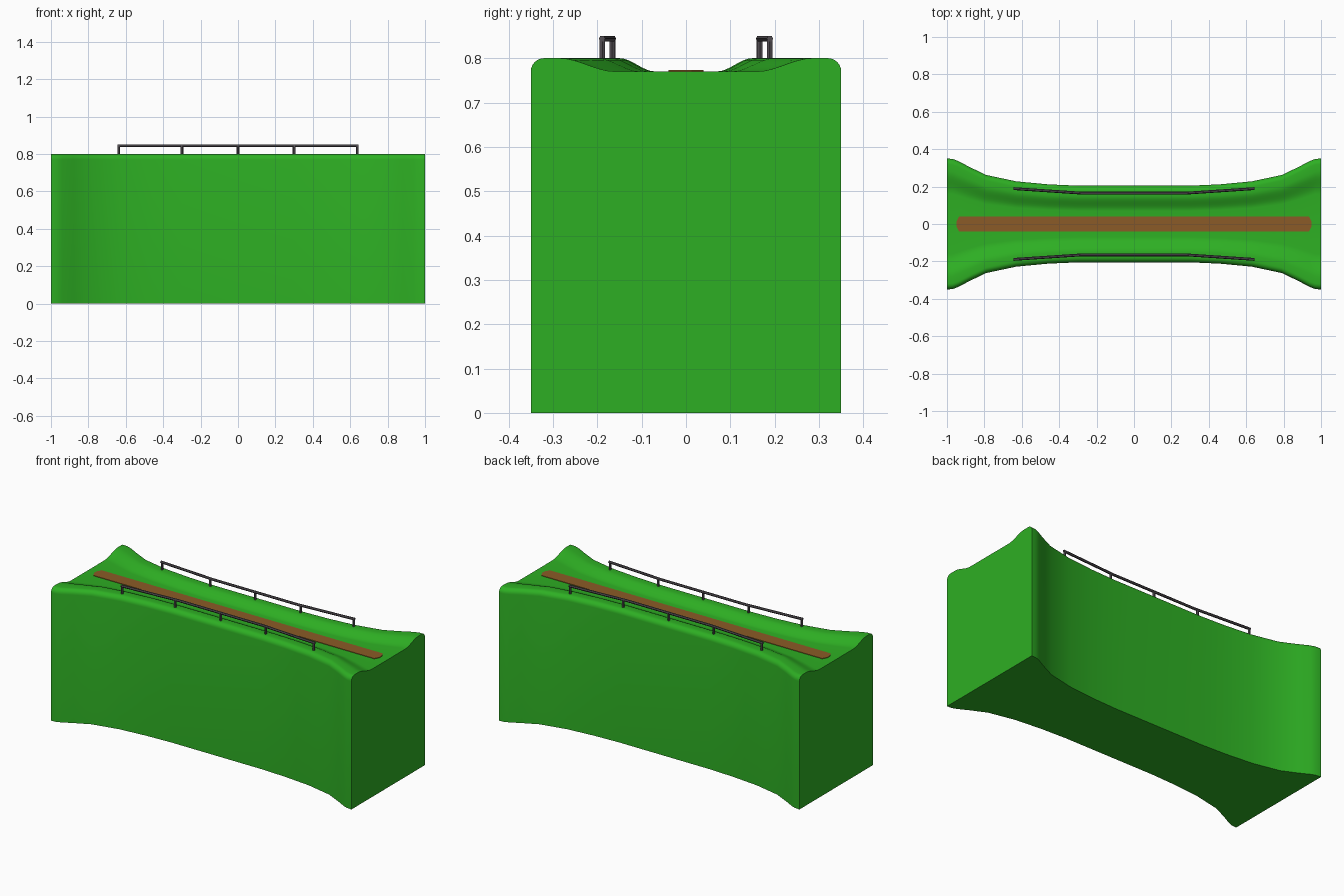
import bpy, bmesh, math

cube = bpy.data.objects.get("Cube")
if cube:
    bpy.data.objects.remove(cube, do_unlink=True)


def material(name, colour):
    m = bpy.data.materials.new(name)
    m.use_nodes = True
    m.diffuse_color = (*colour, 1)
    m.node_tree.nodes["Principled BSDF"].inputs["Base Color"].default_value = (*colour, 1)
    return m


grass = material("grass green", (0.027, 0.43, 0.017))
dirt = material("path brown", (0.26, 0.105, 0.02))
metal = material("rail grey", (0.085, 0.075, 0.085))

TOP, FLOOR = 0.80, 0.77


def add_mesh(name, bm, mat):
    bmesh.ops.recalc_face_normals(bm, faces=bm.faces)
    me = bpy.data.meshes.new(name)
    bm.to_mesh(me)
    bm.free()
    me.materials.append(mat)
    ob = bpy.data.objects.new(name, me)
    bpy.context.collection.objects.link(ob)
    return ob


def smooth(ob, degrees):
    bpy.ops.object.select_all(action='DESELECT')
    ob.select_set(True)
    bpy.context.view_layer.objects.active = ob
    bpy.ops.object.shade_smooth_by_angle(angle=math.radians(degrees))


# Half cross-section: wall, rounded lip, then an S-shaped bank down to the floor
def half_section(w, rim, floor):
    r = 0.03
    pts = [(w, 0)]
    for i in range(7):
        a = math.pi / 2 * i / 6
        pts.append((w - r + r * math.cos(a), TOP - r + r * math.sin(a)))
    for i in range(9):
        t = i / 8
        drop = t * t * (3 - 2 * t)
        pts.append((rim + (floor - rim) * t, TOP + (FLOOR - TOP) * drop))
    return pts


# Land bridge lofted along x: (x, half width, inner rim, floor edge)
half = [(0, .205, .15, .07), (.3, .205, .15, .07), (.46, .212, .155, .075),
        (.63, .228, .17, .085), (.79, .262, .20, .105), (.88, .305, .24, .13),
        (.94, .337, .265, .15), (.97, .348, .28, .16), (1, .35, .285, .16)]
stations = [(-x, w, r, f) for x, w, r, f in half[:0:-1]] + half
bm = bmesh.new()
rings = []
for x, w, r, f in stations:
    side = half_section(w, r, f)
    ring = side + [(-y, z) for y, z in reversed(side)]
    rings.append([bm.verts.new((x, y, z)) for y, z in ring])
for a, b in zip(rings, rings[1:]):
    for i in range(len(a)):
        j = (i + 1) % len(a)
        bm.faces.new((a[i], a[j], b[j], b[i]))
bm.faces.new(rings[0])
bm.faces.new(rings[-1])
smooth(add_mesh("land_bridge", bm, grass), 40)

# Dirt path laid on the floor, with slightly pointed ends
bm = bmesh.new()
outline = [(.95, -.012), (.95, .012), (.935, .04), (-.935, .04),
           (-.95, .012), (-.95, -.012), (-.935, -.04), (.935, -.04)]
face = bm.faces.new([bm.verts.new((x, y, FLOOR - .002)) for x, y in outline])
ext = bmesh.ops.extrude_face_region(bm, geom=[face])
for v in ext["geom"]:
    if isinstance(v, bmesh.types.BMVert):
        v.co.z += .005
add_mesh("dirt_path", bm, dirt)


# Railings: a bent tube on five posts, one along each bank
def railing(name, side):
    def at(x):
        t = max(0, (abs(x) - .28) / .36)
        return side * (.165 + .024 * t)

    cu = bpy.data.curves.new(name, 'CURVE')
    cu.dimensions = '3D'
    cu.bevel_depth = .0075
    cu.bevel_resolution = 1
    cu.use_fill_caps = True

    def tube(points):
        s = cu.splines.new('POLY')
        s.points.add(len(points) - 1)
        for p, co in zip(s.points, points):
            p.co = (*co, 1)

    tube([(x, at(x), .844) for x in (-.645, -.46, -.28, 0, .28, .46, .645)])
    for x in (-.638, -.3, 0, .3, .638):
        tube([(x, at(x), .78), (x, at(x), .844)])
    ob = bpy.data.objects.new(name, cu)
    bpy.context.collection.objects.link(ob)
    cu.materials.append(metal)
    bpy.ops.object.select_all(action='DESELECT')
    ob.select_set(True)
    bpy.context.view_layer.objects.active = ob
    bpy.ops.object.convert(target='MESH')
    smooth(bpy.context.view_layer.objects.active, 50)


railing("back_railing", 1)
railing("front_railing", -1)
